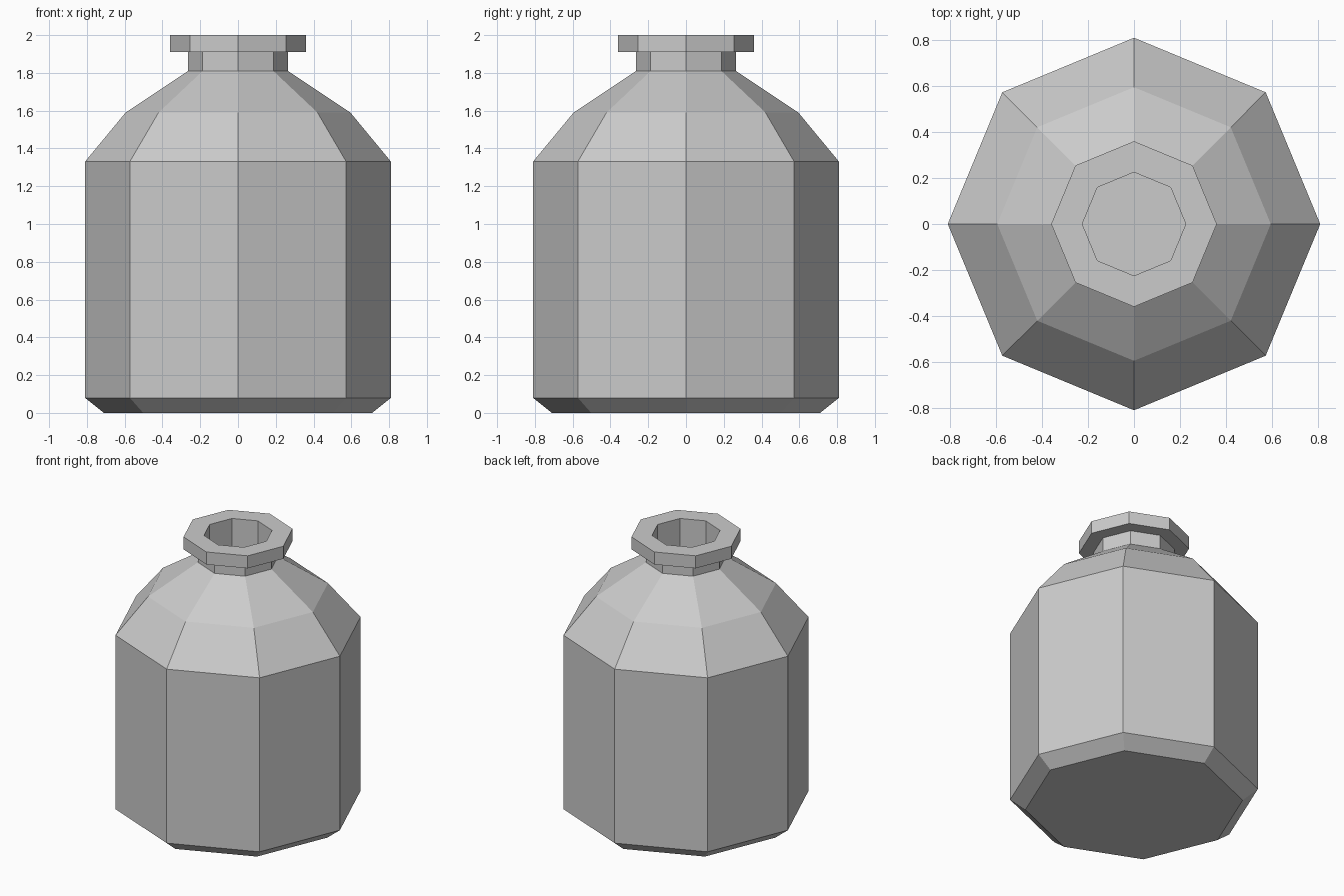
import bpy, bmesh
from math import cos, sin, tau

if "Cube" in bpy.data.objects:
    bpy.data.objects.remove(bpy.data.objects["Cube"])

SIDES = 8


def lathe(name, profile):
    """Spin a (radius, z) profile into a flat-sided solid, capped at both ends."""
    bm = bmesh.new()
    rings = [[bm.verts.new((r * cos(tau * i / SIDES), r * sin(tau * i / SIDES), z))
              for i in range(SIDES)] for r, z in profile]
    for a, b in zip(rings, rings[1:]):
        for i in range(SIDES):
            j = (i + 1) % SIDES
            bm.faces.new((a[i], a[j], b[j], b[i]))
    bm.faces.new(rings[0][::-1])
    bm.faces.new(rings[-1])
    bmesh.ops.recalc_face_normals(bm, faces=bm.faces)
    mesh = bpy.data.meshes.new(name)
    bm.to_mesh(mesh)
    bm.free()
    obj = bpy.data.objects.new(name, mesh)
    bpy.context.collection.objects.link(obj)
    return obj


# Outer shell: chamfered base, body, shoulder, neck and lip
outer = [(0.71, 0), (0.81, 0.08), (0.81, 1.33), (0.595, 1.59),
         (0.265, 1.81), (0.265, 1.91), (0.36, 1.91), (0.36, 2.0)]
# Hollow inside, from the mouth down to the floor
inner = [(0.225, 2.0), (0.225, 1.79), (0.568, 1.56), (0.77, 1.316),
         (0.77, 0.10), (0.695, 0.04)]

lathe("bottle", outer + inner)
